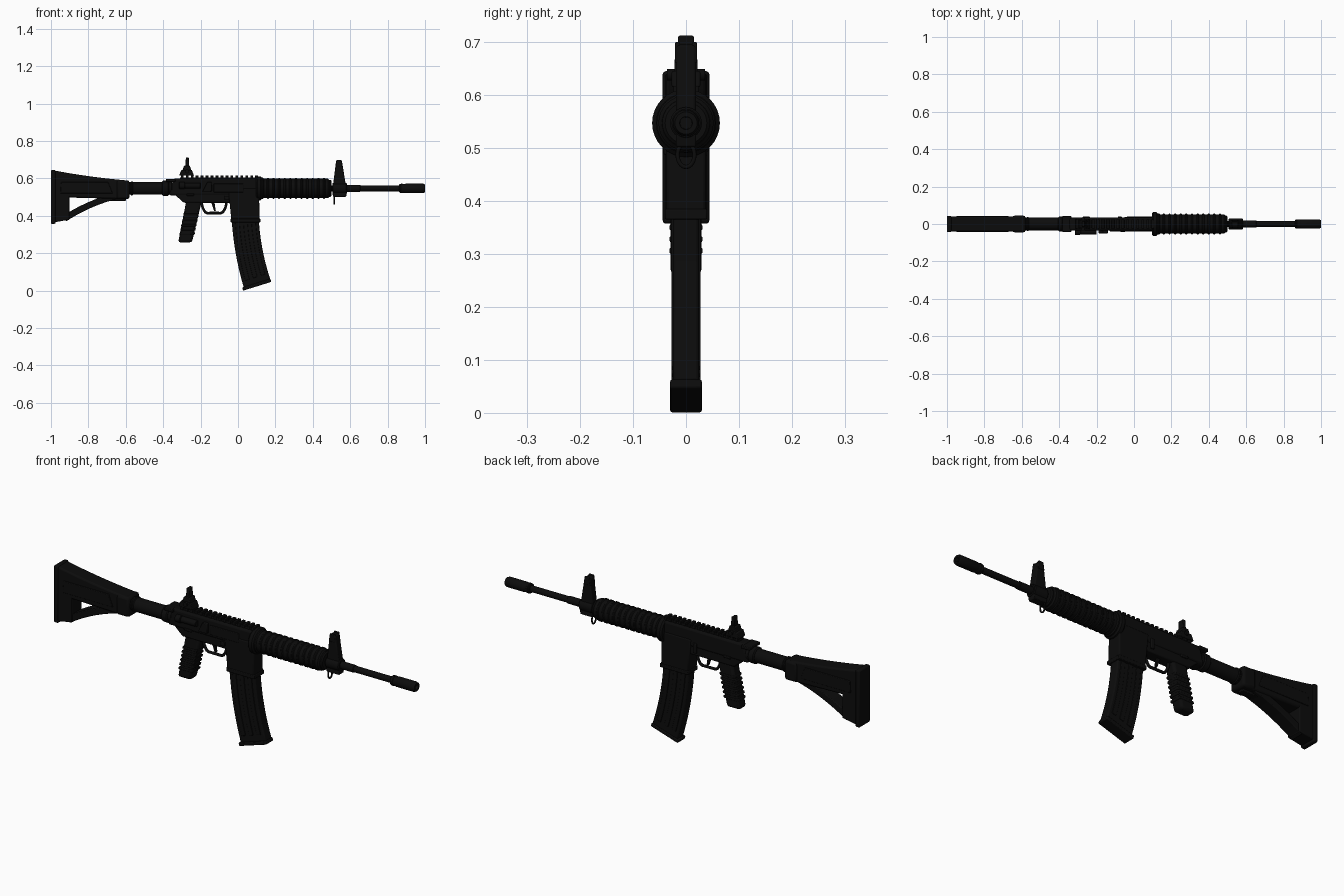
import bpy, bmesh, math
from mathutils import Vector

cube = bpy.data.objects.get("Cube")
if cube:
    bpy.data.objects.remove(cube, do_unlink=True)

BORE = 0.547   # height of the barrel axis
DECK = 0.6     # top of the receiver
SIDES = (-1, 1)


def material(name, value):
    made = bpy.data.materials.new(name)
    made.use_nodes = True
    color = (value, value, value, 1)
    made.diffuse_color = color
    made.node_tree.nodes["Principled BSDF"].inputs["Base Color"].default_value = color
    return made


BLACK = material("gunmetal black", 0.0035)


def finish(name, bm, bevel=0):
    bmesh.ops.recalc_face_normals(bm, faces=bm.faces)
    mesh = bpy.data.meshes.new(name)
    bm.to_mesh(mesh)
    bm.free()
    part = bpy.data.objects.new(name, mesh)
    bpy.context.collection.objects.link(part)
    mesh.materials.append(BLACK)
    if bevel:
        rounding = part.modifiers.new("rounding", 'BEVEL')
        rounding.width, rounding.segments, rounding.limit_method = bevel, 2, 'ANGLE'
    bpy.ops.object.select_all(action='DESELECT')
    part.select_set(True)
    bpy.context.view_layer.objects.active = part
    bpy.ops.object.shade_smooth_by_angle(angle=math.radians(35))


def block(name, x, z, length, height, width, y=0, top=1, lean=0, bevel=0.003):
    """Box standing on z; its top is scaled lengthwise and shifted by lean."""
    bm = bmesh.new()
    for vert in bmesh.ops.create_cube(bm, size=1)["verts"]:
        along, across, up = vert.co
        upper = up > 0
        reach = length * (top if upper else 1)
        vert.co = (x + along * reach + (lean if upper else 0),
                   y + across * width, z + (height if upper else 0))
    finish(name, bm, bevel)


def bend(start, end, sag=0, steps=10):
    """Points of a shallow arc in x, z."""
    start, end = Vector(start), Vector(end)
    run = end - start
    normal = Vector((-run.y, run.x)).normalized()
    return [start + run * t + normal * sag * 4 * t * (1 - t)
            for t in (i / steps for i in range(steps + 1))]


def ribbon(name, edge, other, width, bevel=0.004):
    """Solid slab between two side-view edges."""
    bm = bmesh.new()
    outline = edge + other[::-1]
    left, right = [[bm.verts.new((p.x, s * width / 2, p.y)) for p in outline] for s in SIDES]
    bm.faces.new(left)
    bm.faces.new(right)
    for i in range(len(outline)):
        bm.faces.new((left[i - 1], left[i], right[i], right[i - 1]))
    finish(name, bm, bevel)


def lathe(name, profile, z=BORE, y=0, sides=32):
    """Profile of x, radius turned round an axis along x."""
    bm = bmesh.new()
    angles = [math.tau * i / sides for i in range(sides)]
    rings = [[bm.verts.new((x, y + r * math.cos(a), z + r * math.sin(a))) for a in angles]
             for x, r in profile]
    for ring, following in zip(rings, rings[1:]):
        for i in range(sides):
            bm.faces.new((ring[i - 1], ring[i], following[i], following[i - 1]))
    bm.faces.new(rings[0])
    bm.faces.new(rings[-1])
    finish(name, bm)


def rod(name, rear, front, radius, z=BORE, y=0, sides=32):
    edge = radius / 8
    lathe(name, [(rear, radius - edge), (rear + edge, radius),
                 (front - edge, radius), (front, radius - edge)], z, y, sides)


def wire(name, points, radius, closed=False):
    curve = bpy.data.curves.new(name, 'CURVE')
    curve.dimensions, curve.bevel_depth, curve.use_fill_caps = '3D', radius, True
    curve.bevel_resolution = 2
    spline = curve.splines.new('POLY')
    spline.points.add(len(points) - 1)
    for point, place in zip(spline.points, points):
        point.co = (*place, 1)
    spline.use_cyclic_u = closed
    curve.materials.append(BLACK)
    bpy.context.collection.objects.link(bpy.data.objects.new(name, curve))


# Shoulder stock: upper beam, solid heel and curved strut round an open triangle
ribbon("stock_beam", bend((-0.985, 0.643), (-0.6, 0.59), sag=-0.005),
       bend((-0.985, 0.5), (-0.6, 0.49)), width=0.08, bevel=0.008)
ribbon("stock_heel", bend((-0.985, 0.365), (-0.985, 0.55)),
       bend((-0.9, 0.38), (-0.9, 0.55)), width=0.08)
ribbon("stock_strut", bend((-0.92, 0.37), (-0.65, 0.49), sag=0.012),
       bend((-0.92, 0.41), (-0.7, 0.51), sag=0.008), width=0.068)
block("butt_pad", x=-0.988, z=0.357, length=0.024, height=0.288, width=0.088, bevel=0.006)
block("stock_collar", x=-0.615, z=0.49, length=0.07, height=0.1, width=0.09, bevel=0.012)
block("stock_lever", x=-0.65, z=0.48, length=0.1, height=0.02, width=0.032)
for side in SIDES:
    block("stock_side_panel", x=-0.81, z=0.52, length=0.28, height=0.06, width=0.008,
          y=side * 0.04, top=0.9, lean=-0.01)

# Buffer tube
rod("buffer_tube", rear=-0.62, front=-0.35, radius=0.034)
rod("castle_nut", rear=-0.405, front=-0.37, radius=0.041, sides=16)
rod("tube_ring", rear=-0.575, front=-0.56, radius=0.038)

# Receiver halves and magazine well
block("upper_receiver", x=-0.13, z=0.51, length=0.48, height=0.09, width=0.068,
      top=0.95, lean=0.012, bevel=0.01)
block("lower_receiver", x=-0.165, z=0.47, length=0.25, height=0.07, width=0.062,
      top=1.3, lean=-0.04, bevel=0.006)
block("magazine_well", x=0.04, z=0.372, length=0.15, height=0.175, width=0.076,
      top=1.1, lean=-0.01, bevel=0.006)
block("magazine_well_lip", x=0.04, z=0.365, length=0.158, height=0.02, width=0.08)

# Controls, with the ejection port and forward assist on the right
block("charging_handle", x=-0.36, z=0.582, length=0.05, height=0.015, width=0.084)
block("ejection_port_cover", x=-0.05, z=0.525, length=0.16, height=0.047, width=0.008, y=-0.035)
block("case_deflector", x=-0.165, z=0.53, length=0.05, height=0.05, width=0.028, y=-0.036,
      top=0.5, lean=0.012)
rod("forward_assist", rear=-0.285, front=-0.2, radius=0.015, z=0.562, y=-0.04)
rod("forward_assist_button", rear=-0.315, front=-0.285, radius=0.018, z=0.562, y=-0.042)
block("bolt_catch", x=-0.075, z=0.485, length=0.02, height=0.05, width=0.01, y=0.035)
block("magazine_release", x=-0.06, z=0.487, length=0.025, height=0.02, width=0.012, y=-0.036)
for side in SIDES:
    block("safety_lever", x=-0.255, z=0.507, length=0.04, height=0.012, width=0.01,
          y=side * 0.034)

# Toothed top rail
block("rail_base", x=-0.1, z=DECK - 0.01, length=0.42, height=0.016, width=0.04)
for i in range(16):
    block("rail_tooth", x=-0.298 + i * 0.0265, z=DECK, length=0.015, height=0.017, width=0.048,
          bevel=0.002)

# Rear sight
block("rear_sight_base", x=-0.275, z=0.615, length=0.08, height=0.03, width=0.054, top=0.7)
block("rear_sight_body", x=-0.273, z=0.635, length=0.053, height=0.033, width=0.044, top=0.6)
block("rear_sight_leaf", x=-0.271, z=0.66, length=0.022, height=0.052, width=0.03, top=0.7)
wire("rear_sight_knob", [(-0.272, side * 0.036, 0.638) for side in SIDES], radius=0.011)

# Raked pistol grip with ridges
block("pistol_grip", x=-0.283, z=0.258, length=0.074, height=0.222, width=0.058,
      top=1.12, lean=0.048, bevel=0.012)
for i in range(6):
    block("grip_ridge", x=-0.273 + i * 0.0045, z=0.3 + i * 0.022, length=0.082, height=0.012,
          width=0.062, lean=0.003)

# Trigger inside a rounded guard
guard = [(-0.128 + 0.066 * math.cos(a), 0, 0.475 + 0.06 * max(math.sin(a) * 1.3, -1))
         for a in (-math.pi * i / 16 for i in range(17))]
wire("trigger_guard", guard, radius=0.007)
block("trigger", x=-0.123, z=0.425, length=0.009, height=0.05, width=0.014,
      top=2, lean=-0.012, bevel=0.002)

# Curved magazine with raised ribs and a floor plate
back = bend((-0.035, 0.4), (0.033, 0.01), sag=-0.012)
front = bend((0.11, 0.4), (0.173, 0.06), sag=-0.012)
ribbon("magazine", back, front, width=0.05, bevel=0.006)
for i in range(3):
    edges = [[b.lerp(f, u) for b, f in zip(back[:-1], front)]
             for u in (i * 0.3 + 0.12, i * 0.3 + 0.28)]
    ribbon("magazine_rib", *edges, width=0.055, bevel=0.002)
ribbon("magazine_floor", bend((0.022, 0.017), (0.173, 0.064)),
       bend((0.027, 0), (0.178, 0.047)), width=0.06)

# Handguard: flared ring, ribbed round body, front cap
rod("slip_ring", rear=0.095, front=0.128, radius=0.064)
rod("slip_ring_collar", rear=0.12, front=0.14, radius=0.057)
rod("handguard", rear=0.13, front=0.488, radius=0.052)
for i in range(11):
    rear = 0.15 + i * 0.03
    rod("handguard_rib", rear=rear, front=rear + 0.02, radius=0.0555)
rod("handguard_cap", rear=0.48, front=0.5, radius=0.045)

# Barrel
rod("barrel", rear=0.48, front=0.88, radius=0.0155)
rod("barrel_step", rear=0.57, front=0.655, radius=0.0185)

# Front sight tower and sling loop
rod("sight_collar", rear=0.505, front=0.582, radius=0.03)
block("front_sight_base", x=0.543, z=0.502, length=0.07, height=0.03, width=0.038, top=1.12)
block("front_sight_tower", x=0.543, z=0.53, length=0.078, height=0.165, width=0.038,
      top=0.4, lean=-0.003, bevel=0.005)
for side in SIDES:
    block("front_sight_ear", x=0.54, z=0.66, length=0.038, height=0.04, width=0.01,
          y=side * 0.016, top=0.7)
loop = [(0.515, 0.016 * math.cos(a), 0.487 + 0.023 * math.sin(a))
        for a in (math.tau * i / 20 for i in range(20))]
wire("sling_loop", loop, radius=0.004, closed=True)

# Muzzle device with a grooved neck and open bore
rod("flash_hider_neck", rear=0.862, front=0.9, radius=0.0235)
rod("flash_hider_ring", rear=0.868, front=0.882, radius=0.025)
lathe("flash_hider", [(0.89, 0.023), (0.895, 0.025), (0.99, 0.025), (1, 0.021),
                      (1, 0.012), (0.95, 0.011)])
